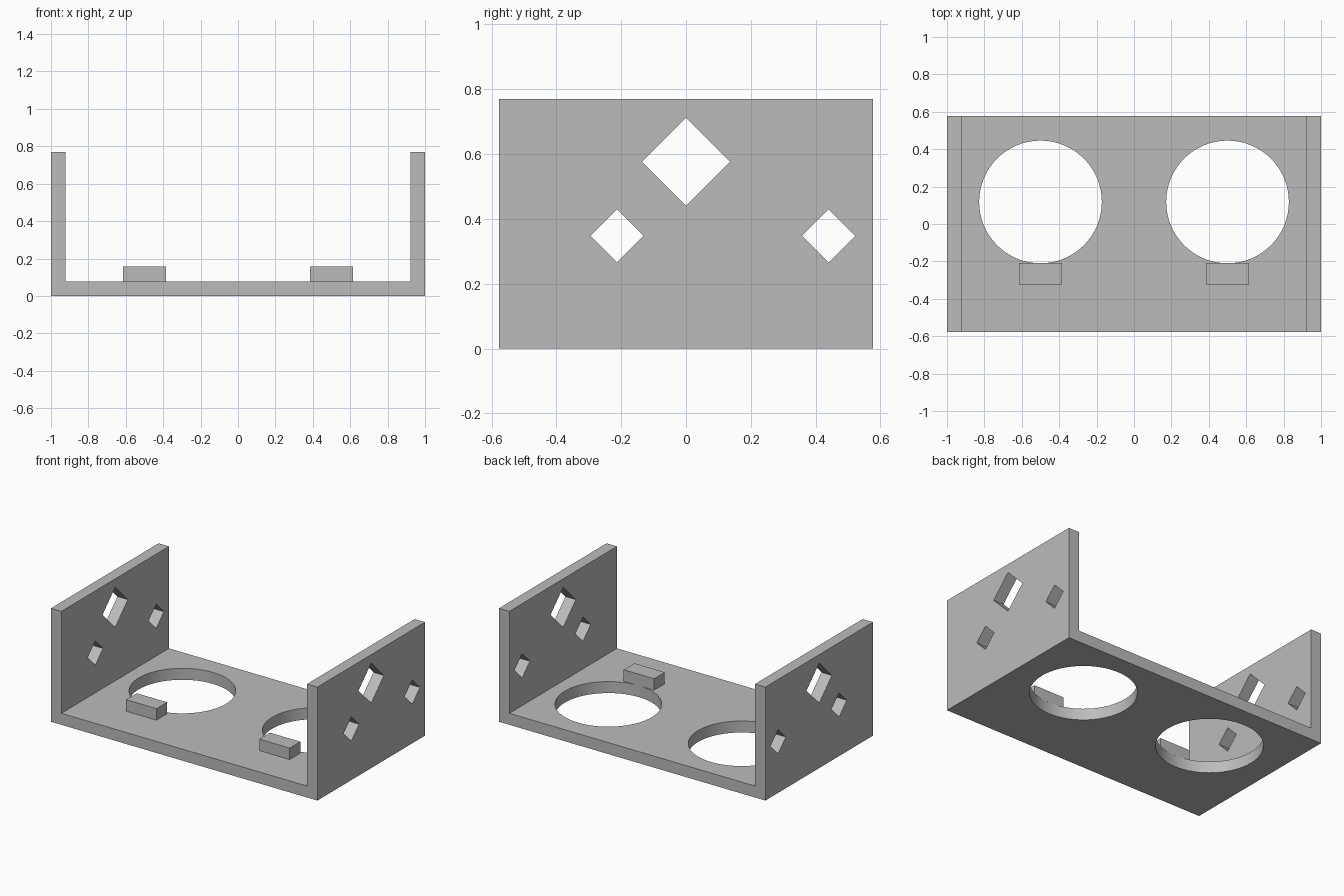
import bpy
import bmesh
from math import pi

cube = bpy.data.objects.get("Cube")
if cube:
    bpy.data.objects.remove(cube, do_unlink=True)

DEPTH, HEIGHT, THICK = 1.154, 0.77, 0.078

grey = bpy.data.materials.new("plain grey")
grey.use_nodes = True
colour = (0.5, 0.5, 0.5, 1)
grey.diffuse_color = colour
grey.node_tree.nodes["Principled BSDF"].inputs["Base Color"].default_value = colour


def box(name, lo, hi):
    centre = [(a + b) / 2 for a, b in zip(lo, hi)]
    bpy.ops.mesh.primitive_cube_add(size=1, location=centre)
    ob = bpy.context.object
    ob.name = name
    ob.scale = [b - a for a, b in zip(lo, hi)]
    bpy.ops.object.transform_apply(location=False, rotation=False, scale=True)
    ob.data.materials.append(grey)
    return ob


def cut(target, sides, radius, length, centre, turn=0):
    """Cut a straight prism-shaped hole through the target."""
    bpy.ops.mesh.primitive_cylinder_add(vertices=sides, radius=radius, depth=length,
                                        location=centre, rotation=(0, turn, 0))
    cutter = bpy.context.object
    cutter.hide_render = True
    cutter.data.materials.append(grey)
    mod = target.modifiers.new("hole", "BOOLEAN")
    mod.operation, mod.solver, mod.object = "DIFFERENCE", "EXACT", cutter
    bpy.context.view_layer.objects.active = target
    bpy.ops.object.modifier_apply(modifier=mod.name)
    bpy.data.objects.remove(cutter, do_unlink=True)


# U-shaped bracket: a profile extruded from front to back
inner = 1 - THICK
profile = [(-1, 0), (1, 0), (1, HEIGHT), (inner, HEIGHT), (inner, THICK),
           (-inner, THICK), (-inner, HEIGHT), (-1, HEIGHT)]
bm = bmesh.new()
face = bm.faces.new([bm.verts.new((x, -DEPTH / 2, z)) for x, z in profile])
new = bmesh.ops.extrude_face_region(bm, geom=[face])["geom"]
bmesh.ops.translate(bm, vec=(0, DEPTH, 0),
                    verts=[v for v in new if isinstance(v, bmesh.types.BMVert)])
bmesh.ops.recalc_face_normals(bm, faces=bm.faces)
mesh = bpy.data.meshes.new("bracket")
bm.to_mesh(mesh)
bm.free()
bracket = bpy.data.objects.new("bracket", mesh)
bpy.context.collection.objects.link(bracket)
mesh.materials.append(grey)

# Diamond holes through both side walls
for y, z, radius in ((0, 0.577, 0.136), (-0.213, 0.348, 0.082), (0.44, 0.348, 0.082)):
    cut(bracket, 4, radius, 3, (0, y, z), pi / 2)

# Round holes in the base, each with a small stop block in front
for side, x in (("left", 0.5), ("right", -0.5)):
    cut(bracket, 64, 0.328, 0.5, (x, 0.118, 0))
    box(side + "_stop_block", (x - 0.114, -0.323, THICK), (x + 0.114, -0.209, 0.156))

# Smooth hole walls, sharp corners
bpy.ops.object.select_all(action="DESELECT")
bracket.select_set(True)
bpy.context.view_layer.objects.active = bracket
bpy.ops.object.shade_smooth_by_angle(angle=pi / 6)
